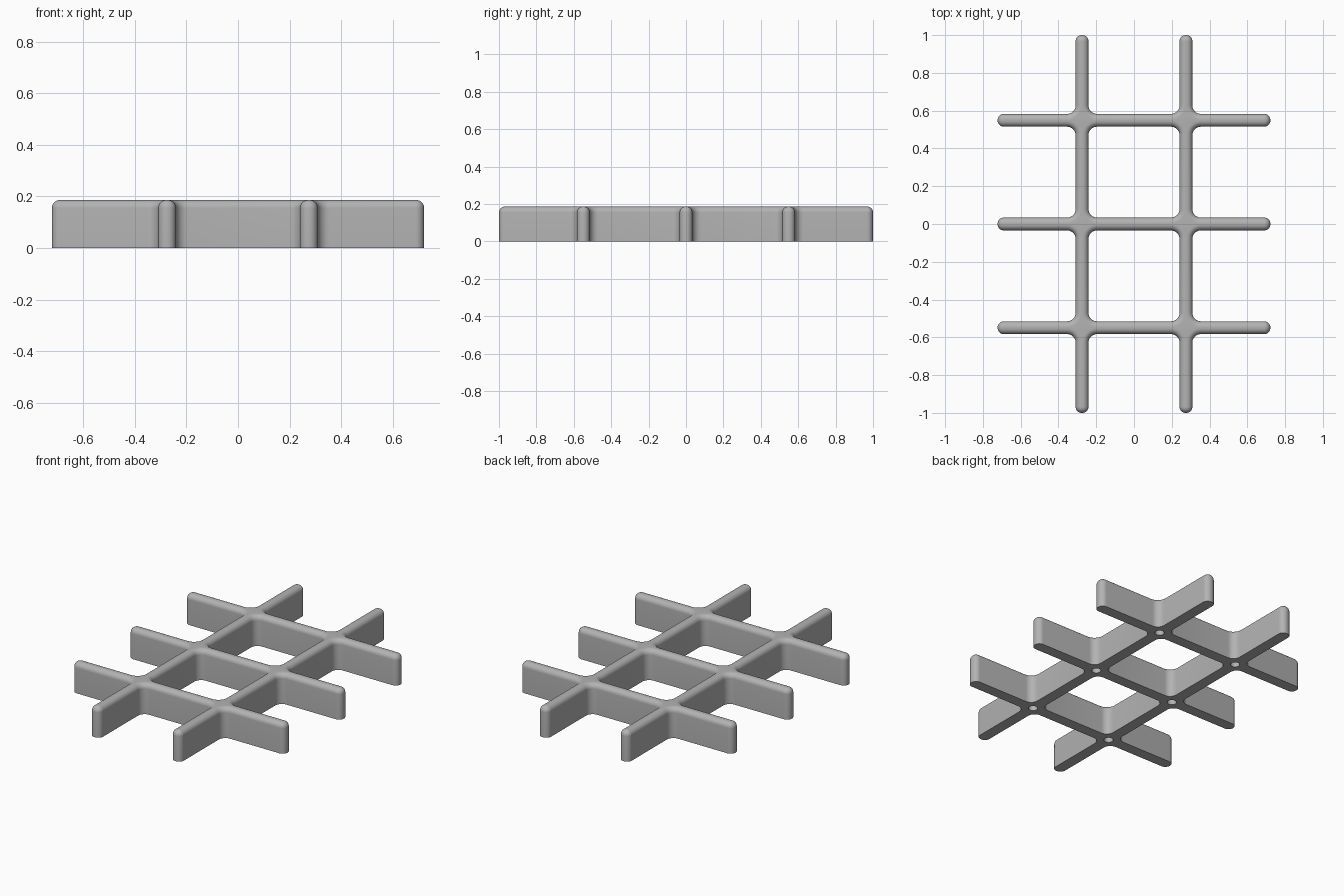
import bpy, bmesh, math
from mathutils import Vector

cube = bpy.data.objects.get("Cube")
if cube:
    bpy.data.objects.remove(cube, do_unlink=True)

COL, ROW = 0.275, 0.549          # wall centre lines
HALF_X, HALF_Y = 0.722, 1.0      # reach of the wall ends
HEIGHT, WALL = 0.186, 0.034      # wall height and half thickness
ROUND, TIP, FILLET = 0.031, 0.0325, 0.045
HOLE_R, HOLE_DEPTH = 0.026, 0.1
STEPS = 8


def rounded(corners):
    """Replace each (point, radius) corner by a quarter arc."""
    points = []
    for i, (p, r) in enumerate(corners):
        u = (corners[i - 1][0] - p).normalized()
        v = (corners[(i + 1) % len(corners)][0] - p).normalized()
        centre = p + r * (u + v)
        for k in range(STEPS + 1):
            t = k / STEPS * math.pi / 2
            points.append(centre - r * (v * math.cos(t) + u * math.sin(t)))
    return points


def outer_outline(d):
    """Perimeter of the crossing walls, pulled inward by d."""
    w = WALL - d
    sides = [(0, (-COL, COL), ROW, HALF_Y), (1, (-ROW, 0, ROW), COL, HALF_X),
             (2, (-COL, COL), ROW, HALF_Y), (3, (-ROW, 0, ROW), COL, HALF_X)]
    corners = []
    for turn, arms, base, reach in sides:
        c, s = ((1, 0), (0, 1), (-1, 0), (0, -1))[turn]
        for a in arms:
            for x, y, r in ((a - w, base + w, FILLET + d), (a - w, reach - d, TIP - d),
                            (a + w, reach - d, TIP - d), (a + w, base + w, FILLET + d)):
                p = Vector((x * c + y * s, x * s - y * c))
                if not corners or (p - corners[-1][0]).length > 1e-4:
                    corners.append((p, r))
    corners.pop()                # the last corner repeats the first
    return rounded(corners)


def window_outline(d, low, high):
    """Opening between walls, grown outward by d."""
    w = WALL - d
    x, r = COL - w, FILLET + d
    return rounded([(Vector(p), r) for p in
                    ((-x, low + w), (x, low + w), (x, high - w), (-x, high - w))])


bm = bmesh.new()


def add_ring(points, z):
    verts = [bm.verts.new((p.x, p.y, z)) for p in points]
    edges = [bm.edges.new((v, verts[(i + 1) % len(verts)])) for i, v in enumerate(verts)]
    return verts, edges


def bridge(a, b):
    for i in range(len(a)):
        j = (i + 1) % len(a)
        bm.faces.new((a[i], a[j], b[j], b[i]))


# wall sides and rounded top edge
layers = [(0.0, 0.0)]
for k in range(STEPS + 1):
    t = k / STEPS * math.pi / 2
    layers.append((ROUND * (1 - math.cos(t)), HEIGHT - ROUND * (1 - math.sin(t))))

bottom, top = [], []
for outline in (outer_outline,
                lambda d: window_outline(d, -ROW, 0),
                lambda d: window_outline(d, 0, ROW)):
    rings = [add_ring(outline(d), z) for d, z in layers]
    for lower, upper in zip(rings, rings[1:]):
        bridge(lower[0], upper[0])
    bottom += rings[0][1]
    top += rings[-1][1]

# round sockets under each crossing
for x in (-COL, COL):
    for y in (-ROW, 0, ROW):
        circle = [Vector((x + HOLE_R * math.cos(a), y + HOLE_R * math.sin(a)))
                  for a in (k * math.tau / 24 for k in range(24))]
        mouth, floor = add_ring(circle, 0), add_ring(circle, HOLE_DEPTH)
        bridge(mouth[0], floor[0])
        bm.faces.new(floor[0])
        bottom += mouth[1]

# flat underside and narrow flat top
for edges in (bottom, top):
    bmesh.ops.triangle_fill(bm, use_beauty=True, use_dissolve=False, edges=edges)
bmesh.ops.recalc_face_normals(bm, faces=bm.faces)

mesh = bpy.data.meshes.new("grid_divider")
bm.to_mesh(mesh)
bm.free()
divider = bpy.data.objects.new("grid_divider", mesh)
bpy.context.collection.objects.link(divider)

grey = bpy.data.materials.new("light_grey")
grey.use_nodes = True
colour = (0.45, 0.45, 0.45, 1)
grey.diffuse_color = colour
grey.node_tree.nodes["Principled BSDF"].inputs["Base Color"].default_value = colour
mesh.materials.append(grey)

bpy.ops.object.select_all(action="DESELECT")
divider.select_set(True)
bpy.context.view_layer.objects.active = divider
bpy.ops.object.shade_smooth_by_angle(angle=math.radians(35))
